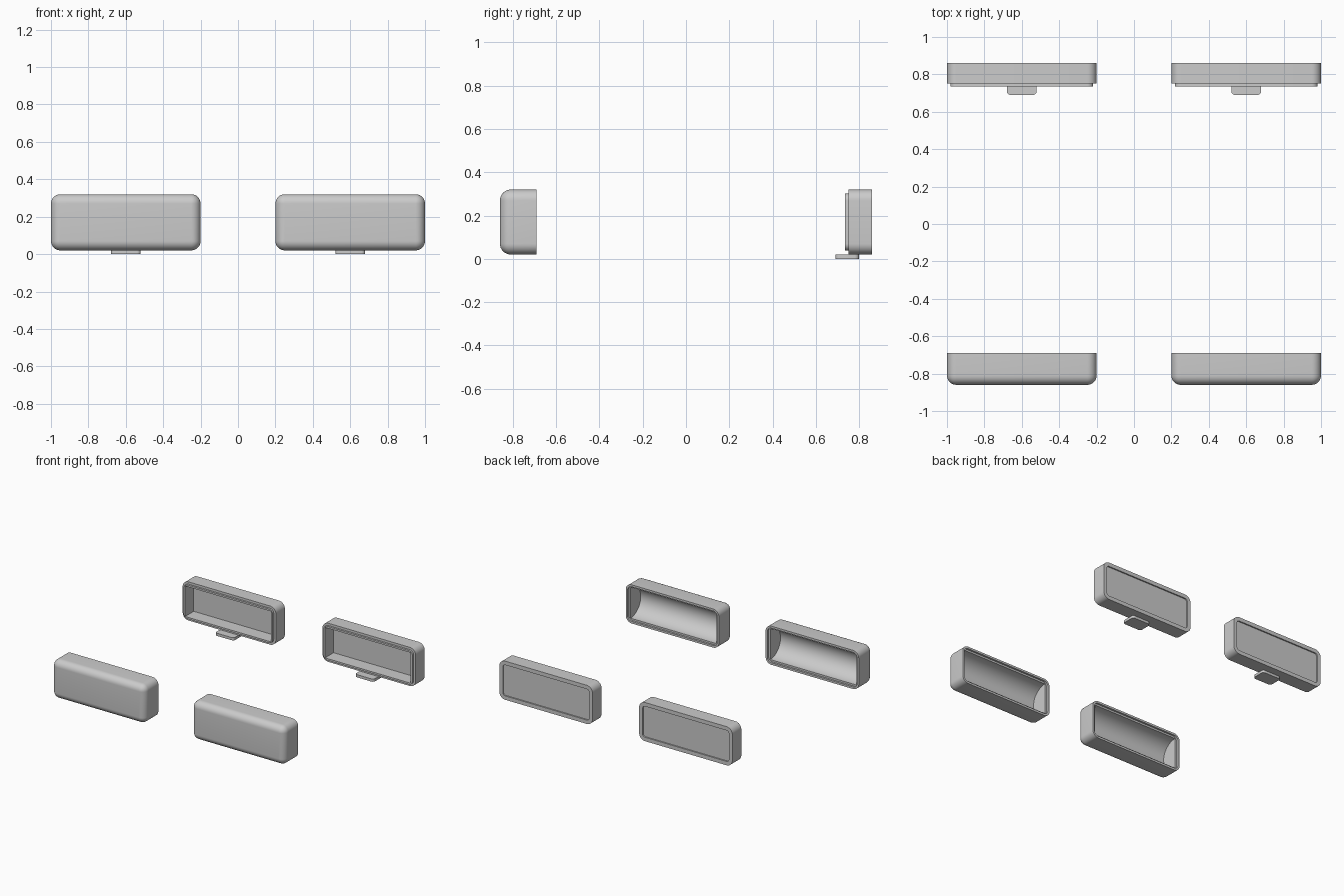
import bpy, bmesh, math

if "Cube" in bpy.data.objects:
    bpy.data.objects.remove(bpy.data.objects["Cube"])

grey = bpy.data.materials.new("plain_grey")
grey.diffuse_color = (0.6, 0.6, 0.6, 1)
grey.use_nodes = True
grey.node_tree.nodes["Principled BSDF"].inputs["Base Color"].default_value = grey.diffuse_color

W, H, ZC = 0.40, 0.15, 0.17      # half width, half height, centre height
SEG = 8


def ring(hx, hz, r):
    """Rounded rectangle outline; r = 0 gives sharp corners."""
    pts = []
    for k, (sx, sz) in enumerate([(1, 1), (-1, 1), (-1, -1), (1, -1)]):
        for i in range(SEG + 1):
            a = math.pi / 2 * (k + i / SEG)
            pts.append((sx * (hx - r) + r * math.cos(a), sz * (hz - r) + r * math.sin(a)))
    return pts


def loft(name, rings, place, cap_end):
    """Skin a list of (outline, depth) rings into a closed solid."""
    bm = bmesh.new()
    loops = [[bm.verts.new(place(u, v, d)) for u, v in pts] for pts, d in rings]
    n = len(loops[0])
    for a, b in zip(loops, loops[1:]):
        for i in range(n):
            j = (i + 1) % n
            bm.faces.new((a[i], a[j], b[j], b[i]))
    bm.faces.new(loops[0])
    if cap_end:
        bm.faces.new(loops[-1])
    bmesh.ops.remove_doubles(bm, verts=bm.verts, dist=1e-5)
    bmesh.ops.recalc_face_normals(bm, faces=bm.faces)
    me = bpy.data.meshes.new(name)
    bm.to_mesh(me)
    bm.free()
    me.materials.append(grey)
    me.shade_smooth()
    me.set_sharp_from_angle(angle=math.radians(35))
    ob = bpy.data.objects.new(name, me)
    bpy.context.collection.objects.link(ob)
    return ob


def inset(d, y, r):
    return (ring(W - d, H - d, r), y)


R = 0.05
# front cover: filleted front edge, rebated rim, half-round trough inside
cover = []
for i in range(SEG + 1):
    t = math.pi / 2 * i / SEG
    d = R * (1 - math.sin(t))
    cover.append(inset(d, -0.86 + R * (1 - math.cos(t)), max(R - d, 0)))
cover += [inset(0, -0.69, R), inset(0.016, -0.69, 0.034), inset(0.016, -0.705, 0.034)]
for i in range(25):
    t = math.pi / 2 * i / 24
    cover.append((ring(W - 0.03, (H - 0.03) * max(math.cos(t), 0), 0), -0.705 - 0.125 * math.sin(t)))

# back case: pocket, raised lip, outer wall, shallow recess in the back
case = [inset(0.032, 0.84, 0), inset(0.032, 0.735, 0), inset(0.018, 0.735, 0.032),
        inset(0.018, 0.75, 0.032), inset(0, 0.75, R), inset(0, 0.86, R),
        inset(0.03, 0.86, 0.02), inset(0.03, 0.85, 0.02)]

# thumb tab under the case
tab = [(ring(0.08, 0.055, 0.02), 0.0), (ring(0.08, 0.055, 0.02), 0.021)]

for side, cx in (("left", -0.6), ("right", 0.6)):
    upright = lambda u, v, d: (cx + u, d, ZC + v)
    flat = lambda u, v, d: (cx + u, 0.745 + v, d)
    loft("front_cover_" + side, cover, upright, False)
    loft("back_case_" + side, case, upright, True)
    loft("case_tab_" + side, tab, flat, True)
